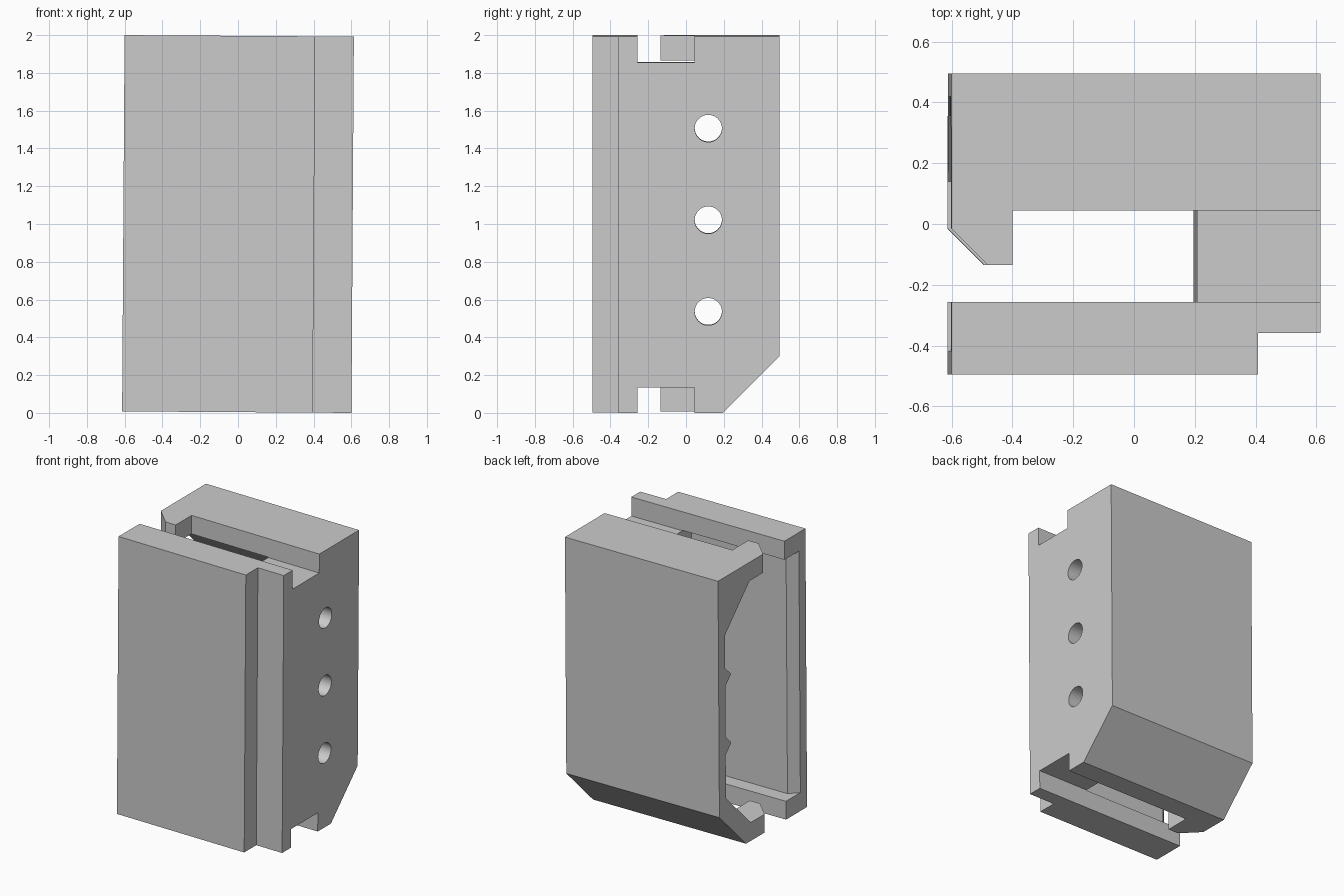
import bpy, bmesh, math
from mathutils import Vector

cube = bpy.data.objects.get("Cube")
if cube:
    bpy.data.objects.remove(cube, do_unlink=True)

grey = bpy.data.materials.new("plain_grey")
grey.use_nodes = True
colour = (0.6, 0.6, 0.6, 1)
grey.diffuse_color = colour
grey.node_tree.nodes["Principled BSDF"].inputs["Base Color"].default_value = colour


def prism(name, points, axis, start, end):
    """Extrude a flat profile along x (points are y, z) or z (points are x, y)."""
    place = {"x": lambda p: (start, p[0], p[1]), "z": lambda p: (p[0], p[1], start)}[axis]
    bm = bmesh.new()
    face = bm.faces.new([bm.verts.new(place(p)) for p in points])
    extruded = bmesh.ops.extrude_face_region(bm, geom=[face])["geom"]
    move = Vector((end - start, 0, 0)) if axis == "x" else Vector((0, 0, end - start))
    bmesh.ops.translate(bm, vec=move, verts=[v for v in extruded if isinstance(v, bmesh.types.BMVert)])
    bmesh.ops.recalc_face_normals(bm, faces=bm.faces)
    mesh = bpy.data.meshes.new(name)
    bm.to_mesh(mesh)
    bm.free()
    mesh.materials.append(grey)
    obj = bpy.data.objects.new(name, mesh)
    bpy.context.collection.objects.link(obj)
    return obj


HALF, LOW, HIGH = 0.607, 0.004, 1.996
FLOOR, CEIL = 0.135, 1.863

# Outer block with the sloped lower back edge
body = prism("bracket_body", [(-0.495, LOW), (0.195, LOW), (0.495, 0.305), (0.495, HIGH), (-0.495, HIGH)],
             "x", -HALF, HALF)

# Cavity profile, with small ribs on the back wall
cavity = [(-0.36, FLOOR), (0.14, FLOOR), (0.42, FLOOR + 0.28)]
for z in (0.79, 1.28):
    cavity += [(0.42, z - 0.065), (0.355, z), (0.42, z + 0.065)]
cavity += [(0.42, CEIL - 0.28), (0.14, CEIL), (-0.36, CEIL)]
cutters = [prism("cavity_cutter", cavity, "x", -0.7, 0.202)]

# Bevelled lead-in at the open side of the front plate
cutters.append(prism("lead_in_cutter", [(-0.7, -0.513), (-0.547, -0.36), (-0.547, -0.3), (-0.7, -0.3)],
                     "z", FLOOR, CEIL))

# Slots through both ends, leaving the hooks
slot = [(-0.7, -0.257), (0.7, -0.257), (0.7, 0.045), (-0.406, 0.045),
        (-0.406, -0.135), (-0.487, -0.135), (-0.7, 0.078)]
cutters.append(prism("top_slot_cutter", slot, "z", 1.86, 2.1))
cutters.append(prism("bottom_slot_cutter", slot, "z", -0.1, 0.138))

# Step on the front edge
cutters.append(prism("step_cutter", [(0.402, -0.6), (0.7, -0.6), (0.7, -0.358), (0.402, -0.358)],
                     "z", -0.1, 2.1))

# Three screw holes in the side wall
for z in (0.54, 1.025, 1.51):
    ring = [(0.118 + 0.072 * math.cos(a), z + 0.072 * math.sin(a))
            for a in (math.tau * i / 48 for i in range(48))]
    cutters.append(prism("hole_cutter", ring, "x", 0.1, 0.7))

for cutter in cutters:
    cutter.hide_render = True
    mod = body.modifiers.new(cutter.name, "BOOLEAN")
    mod.operation = "DIFFERENCE"
    mod.solver = "EXACT"
    mod.object = cutter

# Bake the cuts, then remove the cutters
graph = bpy.context.evaluated_depsgraph_get()
baked = bpy.data.meshes.new_from_object(body.evaluated_get(graph))
body.modifiers.clear()
body.data = baked
for cutter in cutters:
    bpy.data.objects.remove(cutter, do_unlink=True)

# Slight lean, turned about the middle of the block
for v in baked.vertices:
    v.co.z -= 1
body.location.z = 1
body.rotation_euler.y = 0.0065
bpy.context.view_layer.objects.active = body
body.select_set(True)
bpy.ops.object.shade_smooth_by_angle(angle=math.radians(30))
